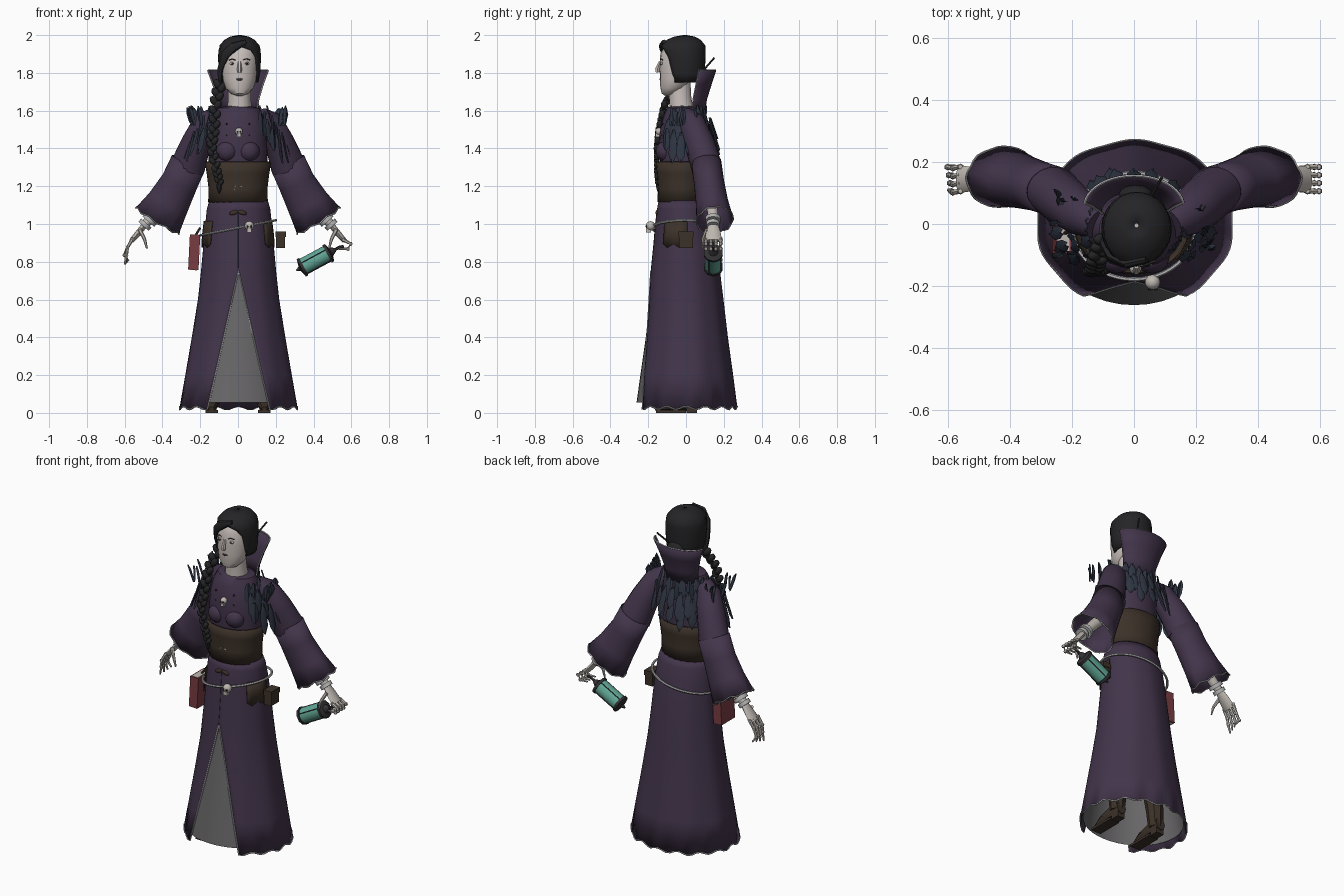
import bpy, bmesh, math, random
from mathutils import Vector

if "Cube" in bpy.data.objects:
    bpy.data.objects.remove(bpy.data.objects["Cube"])
random.seed(4)
pi, sin, cos = math.pi, math.sin, math.cos

def mat(name, r, g, b):
    m = bpy.data.materials.new(name)
    m.diffuse_color = (r, g, b, 1)
    m.use_nodes = True
    m.node_tree.nodes["Principled BSDF"].inputs["Base Color"].default_value = m.diffuse_color
    return m

PURPLE = mat("purple_cloth", .055, .035, .07)
LEATHER = mat("leather", .045, .031, .022)
HAIR = mat("black_hair", .018, .018, .02)
SKIN = mat("pale_skin", .58, .52, .49)
BONE = mat("bone", .52, .48, .44)
SILVER = mat("silver", .45, .45, .46)
FEATHER = mat("feathers", .028, .036, .055)
GREY = mat("underskirt_grey", .14, .135, .14)
RED = mat("book_red", .19, .045, .055)
TEAL = mat("glass_teal", .12, .38, .3)
IRON = mat("iron", .03, .03, .033)

def finish(name, bm, m, solid=0, angle=40):
    bmesh.ops.remove_doubles(bm, verts=bm.verts, dist=1e-5)
    bmesh.ops.recalc_face_normals(bm, faces=bm.faces)
    me = bpy.data.meshes.new(name)
    bm.to_mesh(me)
    bm.free()
    for p in me.polygons:
        p.use_smooth = True
    me.set_sharp_from_angle(angle=math.radians(angle))
    me.materials.append(m)
    ob = bpy.data.objects.new(name, me)
    bpy.context.collection.objects.link(ob)
    if solid:
        mod = ob.modifiers.new("thickness", 'SOLIDIFY')
        mod.thickness = solid
    return ob

def skin_grid(bm, rows, wrap):
    vs = [[bm.verts.new(p) for p in r] for r in rows]
    n = len(rows[0])
    for a, b in zip(vs, vs[1:]):
        for j in range(n if wrap else n - 1):
            k = (j + 1) % n
            bm.faces.new((a[j], a[k], b[k], b[j]))
    return vs

def shell(name, rings, m, n=24, cx=0, solid=0, folds=0, amp=0, scallop=0):
    """Rings (z, cy, rx, ry, gap): ellipses, optionally open at the front by a half angle."""
    rows = []
    for i, (z, cy, rx, ry, *g) in enumerate(rings):
        gap = g[0] if g else 0
        f = 1 - i / (len(rings) - 1)
        row = []
        for j in range(n + 1):
            a = gap + (2 * pi - 2 * gap) * j / n
            k = 1 + amp * f * cos(folds * a)
            dz = scallop * cos(16 * a) if i == 0 else 0
            row.append(Vector((cx + rx * k * sin(a), cy - ry * k * cos(a), z + dz)))
        rows.append(row)
    bm = bmesh.new()
    skin_grid(bm, rows, False)
    finish(name, bm, m, solid)
    return rows

def sweep(name, pts, radii, m, n=10, cyclic=False, cap=True, solid=0, ref=(0, 1, 0), scallop=0):
    """Tube along a path; radii is one number or a list of r / (r1, r2)."""
    pts = [Vector(p) for p in pts]
    c = len(pts)
    if not isinstance(radii, (list, tuple)):
        radii = [radii] * c
    rows, side = [], None
    for i, p in enumerate(pts):
        if cyclic:
            t = pts[(i + 1) % c] - pts[i - 1]
        else:
            t = pts[min(i + 1, c - 1)] - pts[max(i - 1, 0)]
        t.normalize()
        side = t.cross(Vector(ref)) if side is None else side - t * side.dot(t)
        side.normalize()
        up = t.cross(side)
        r1, r2 = radii[i] if isinstance(radii[i], tuple) else (radii[i],) * 2
        last = scallop if i == c - 1 else 0
        rows.append([p + side * r1 * cos(2 * pi * j / n) + up * r2 * sin(2 * pi * j / n)
                     + t * last * cos(8 * 2 * pi * j / n) for j in range(n)])
    bm = bmesh.new()
    vs = skin_grid(bm, rows + ([rows[0]] if cyclic else []), True)
    if cap and not cyclic:
        bm.faces.new(vs[0])
        bm.faces.new(vs[-1])
    finish(name, bm, m, solid)
    return rows

def ball(name, loc, size, m, rot=(0, 0, 0), seg=12):
    bm = bmesh.new()
    bmesh.ops.create_uvsphere(bm, u_segments=seg, v_segments=seg * 2 // 3, radius=1)
    ob = finish(name, bm, m)
    ob.location, ob.scale, ob.rotation_euler = loc, size, rot

def box(name, loc, size, m, rot=(0, 0, 0)):
    bm = bmesh.new()
    bmesh.ops.create_cube(bm, size=1)
    ob = finish(name, bm, m)
    ob.location, ob.scale, ob.rotation_euler = loc, size, rot

def skull(name, x, y, z, r):
    ball(name, (x, y, z), (r, r, r), BONE)
    box(name + "_jaw", (x, y - r * .4, z - r), (r, r, r * .9), BONE)
    for s in (-1, 1):
        ball(name + "_socket", (x + s * r * .4, y - r * .85, z - r * .1), (r * .25,) * 3, IRON, seg=6)

# Skirt with front slit, its trim and the grey underskirt
def slit(z, rx):
    return math.asin(max(0, .16 * (.75 - z) / .71) / rx)
prof = [(.026, 0, .315, .268), (.2, 0, .285, .247), (.4, 0, .25, .22), (.6, 0, .217, .197), (.75, -.003, .2, .182),
        (.9, -.005, .186, .165), (1.0, -.01, .177, .152), (1.08, -.015, .168, .138), (1.125, -.02, .155, .125)]
g = shell("skirt", [(*p, slit(p[0], p[2])) for p in prof], PURPLE, 64, .003, .004, 10, .012, .009)
sweep("skirt_trim", [r[0] for r in g[4::-1]] + g[0][1:-1] + [r[-1] for r in g[:5]], .004, SILVER, 5)
shell("underskirt", [(.055, -.006, .293, .256), (.4, -.004, .236, .209), (.75, -.003, .188, .17), (.9, -.005, .17, .15)], GREY, 40)
sweep("skirt_seam", [(0, -.152, 1.08), (0, -.162, 1.0), (0, -.17, .9), (0, -.185, .75)], .002, IRON, 5)

# Boots
for s in (-1, 1):
    x = s * .14
    box("boot_sole", (x, -.08, .007), (.066, .16, .014), LEATHER)
    box("boot_heel", (x, .03, .02), (.05, .055, .04), LEATHER)
    sweep("boot_foot", [(x, .06, .06), (x, 0, .055), (x, -.09, .04), (x, -.165, .022)],
          [(.032, .04), (.034, .045), (.036, .028), (.015, .01)], LEATHER, 8, ref=(0, 0, 1))
    sweep("boot_shaft", [(x, .02, .05), (x * .95, .02, .15), (x * .85, .015, .28)], [.042, .048, .055], LEATHER, 8)

# Bodice, bust and laced corset
shell("bodice", [(1.3, -.02, .155, .115), (1.4, -.025, .155, .12), (1.5, -.02, .15, .118), (1.57, -.015, .135, .105),
                 (1.615, -.015, .112, .085), (1.625, -.02, .06, .06)], PURPLE)
shell("corset", [(1.115, -.022, .15, .122), (1.19, -.022, .148, .118), (1.27, -.022, .158, .124),
                 (1.33, -.022, .168, .13)], LEATHER, solid=.008)
for s in (-1, 1):
    ball("bust", (s * .057, -.108, 1.385), (.058, .052, .055), PURPLE)
    sweep("corset_bone", [(s * .06, -.144, 1.32), (s * .055, -.134, 1.2), (s * .06, -.136, 1.13)], .003, SILVER, 5)
    for i in range(4):
        z = 1.15 + i * .045
        sweep("corset_lace", [(-s * .02, -.143 - i * .002, z), (s * .02, -.144 - i * .002, z + .035)], .003, BONE, 5)
    for z in (1.47, 1.53):
        ball("bodice_button", (s * .06, -.126, z), (.006,) * 3, IRON, seg=6)
    ball("waist_clasp", (s * .022, -.152, 1.06), (.025, .01, .012), LEATHER, (0, s * .3, 0))
skull("brooch_skull", .005, -.143, 1.49, .02)

# Standing collar
g = shell("collar", [(1.59, .03, .1, .065, 1.6), (1.66, .035, .107, .07, 1.62), (1.74, .045, .131, .085, 1.68),
                     (1.815, .055, .16, .1, 1.7)], PURPLE, 20, solid=.006)
sweep("collar_trim", [r[0] for r in g] + g[-1][1:-1] + [r[-1] for r in g[::-1]], .004, SILVER, 5)

# Head, neck and face
cx = .008
sweep("neck", [(cx, -.02, 1.58), (cx, -.03, 1.66), (cx, -.035, 1.75)], [.07, .06, .06], SKIN, 14)
shell("head", [(1.678, -.095, .012, .012), (1.69, -.088, .045, .04), (1.72, -.068, .075, .068), (1.77, -.05, .09, .088),
               (1.83, -.038, .098, .102), (1.9, -.03, .1, .106), (1.95, -.02, .085, .09), (1.98, -.01, .04, .04)], SKIN, 20, cx)
sweep("nose", [(cx, -.137, 1.86), (cx, -.152, 1.82), (cx, -.15, 1.803)], [.008, .013, .011], SKIN, 6)
ball("chin", (cx, -.108, 1.7), (.025, .02, .02), SKIN)
ball("lips", (cx, -.134, 1.766), (.018, .007, .007), IRON)
for s in (-1, 1):
    x = cx + s * .038
    ball("eye", (x, -.128, 1.85), (.015, .008, .008), BONE)
    ball("iris", (x, -.135, 1.85), (.006, .004, .006), IRON, seg=8)
    sweep("eyebrow", [(x - s * .018, -.134, 1.868), (x, -.132, 1.874), (x + s * .018, -.123, 1.868)], .003, HAIR, 5)

# Hair: cap, fringe, bun, pin and braid
shell("hair", [(1.75, -.005, .1, .1, .98), (1.8, -.01, .11, .11, .95), (1.88, -.015, .114, .118, .85),
               (1.92, -.016, .112, .12, .6), (1.945, -.016, .106, .118, 0), (1.975, -.012, .08, .09),
               (1.992, -.008, .05, .055), (2.0, -.005, .008, .008)], HAIR, 24, cx, .008)
sweep("fringe", [(.04, -.115, 1.965), (-.02, -.13, 1.94), (-.065, -.11, 1.895), (-.092, -.07, 1.82), (-.095, -.05, 1.75)],
      [.012, (.026, .014), (.026, .015), .018, .012], HAIR, 8)
ball("bun", (.005, .095, 1.78), (.055, .032, .045), HAIR)
sweep("hair_pin", [(.05, .08, 1.8), (.09, .15, 1.88)], .005, IRON, 6)
path = [(-.095, -.05, 1.74), (-.12, -.115, 1.63), (-.125, -.145, 1.5), (-.14, -.155, 1.4), (-.115, -.155, 1.29), (-.1, -.15, 1.22)]
for i in range(26):
    u = i / 25 * 4.999
    p = Vector(path[int(u)]).lerp(Vector(path[int(u) + 1]), u % 1)
    s = 1 if i % 2 else -1
    w = 1 - .35 * i / 25
    ball("braid_strand", p + Vector((s * .013 * w, 0, 0)), (.021 * w, .021 * w, .03 * w), HAIR, (0, s * .6, 0), 8)
sweep("braid_tip", [(-.1, -.15, 1.22), (-.1, -.145, 1.19), (-.1, -.145, 1.16)], [.012, .014, .002], HAIR, 6)

# Feather mantle over the shoulders and back
bm = bmesh.new()
def feather(base, d, out, length, w):
    d = d.normalized()
    side = d.cross(out).normalized() * w
    o = out.normalized() * .008
    shape = [(0, .3), (.3, .9), (.75, 1), (1, .15)]
    skin_grid(bm, [[base + d * length * t - side * k, base + d * length * t + o, base + d * length * t + side * k]
                   for t, k in shape], False)
for z, rx, ry, count, length in [(1.61, .15, .105, 17, .14), (1.555, .195, .135, 19, .15), (1.5, .23, .145, 17, .15)]:
    for i in range(count):
        a = .9 + (2 * pi - 1.8) * i / (count - 1)
        out = Vector((sin(a), -cos(a), 0))
        base = Vector((rx * sin(a), -.01 - ry * cos(a), z + random.uniform(-.02, .02)))
        feather(base, out * random.uniform(.05, .35) + Vector((0, 0, -1)), out, length * random.uniform(.8, 1.2), .023)
for s in (-1, 1):
    for i in range(8):
        base = Vector((s * random.uniform(.19, .25), random.uniform(-.1, .1), 1.52))
        feather(base, Vector((s * random.uniform(0, .3), random.uniform(-.2, .2), 1)), Vector((s * .4, -.8, .1)),
                random.uniform(.08, .11), .014)
finish("feather_mantle", bm, FEATHER)

# Sleeves, cuffs and bony hands
for s in (-1, 1):
    P = lambda x, y, z: Vector((s * x, y, z))
    sweep("upper_sleeve", [P(.12, .0, 1.57), P(.17, .03, 1.535), P(.22, .07, 1.43), P(.268, .11, 1.3)],
          [.05, .07, .08, (.095, .08)], PURPLE, 16)
    g = sweep("bell_sleeve", [P(.262, .107, 1.325), P(.31, .122, 1.22), P(.37, .138, 1.11), P(.425, .152, 1.02)],
              [(.096, .08), (.098, .08), (.113, .086), (.134, .098)], PURPLE, 32, cap=False, solid=.005, scallop=.006)
    sweep("sleeve_trim", g[-1], .004, SILVER, 5, cyclic=True, ref=(.3, .2, .9))
    sweep("forearm", [P(.33, .13, 1.17), P(.45, .143, 1.04), P(.5, .145, .99)], [.035, .028, .022], BONE, 10)
    for t in (0, 1):
        sweep("bracelet", [P(.46 + t * .025, .143, 1.03 - t * .025), P(.475 + t * .025, .143, 1.013 - t * .025)],
              .042 - t * .006, SILVER, 10)
    sweep("palm", [P(.49, .145, 1.0), P(.53, .145, .95), P(.565, .145, .91)], [(.016, .025), (.016, .04), (.013, .045)], BONE, 8)
    for i in range(4):
        y = .106 + i * .026
        if s < 0:
            q = [P(.56, y, .92), P(.585, y - .004, .875), P(.59 + .004 * i, y, .835), P(.6 - .007 * i, y + .004, .785 + .006 * i)]
        else:
            q = [P(.56, y, .915), P(.597, y, .895), P(.582, y, .868), P(.535, y, .868)]
        sweep("finger", q, [.01, .008, .008, .005], BONE, 6)
        for k in q[:3]:
            ball("knuckle", k, (.011,) * 3, BONE, seg=6)
    sweep("thumb", [P(.52, .11, .97), P(.495, .09, .92), P(.482, .09, .87)], [.011, .009, .005], BONE, 6)

# Lantern held in one hand
A, D = Vector((.335, .145, .768)), Vector((.88, 0, .475))
at = lambda *ts: [A + D * t for t in ts]
sweep("lantern_glass", at(.015, .16), .046, TEAL, 10)
sweep("lantern_base", at(-.03, -.01, .0, .015), [.004, .012, .052, .052], IRON, 10)
sweep("lantern_cap", at(.155, .17, .178, .205), [.052, .052, .025, .01], IRON, 10)
for i in range(4):
    a = pi * i / 2 + .5
    o = Vector((-D.z, 0, D.x)) * .047 * cos(a) + Vector((0, 1, 0)) * .047 * sin(a)
    sweep("lantern_bar", [p + o for p in at(.01, .165)], .003, IRON, 5)
sweep("lantern_handle", at(.19, .23) + [Vector((.56, .145, .882))], .008, IRON, 6)

# Belt chain, skull charm, hip patches, pouch and book
ring = [2 * pi * i / 48 for i in range(48)]
sweep("belt_chain", [(.2 * sin(a), -.007 - .172 * cos(a), .98 + .04 * sin(a)) for a in ring], .007, SILVER, 6, cyclic=True, ref=(0, 0, 1))
skull("belt_skull", .06, -.188, .99, .025)
for s in (-1, 1):
    rows = [[Vector((s * (r + .005) * sin(a), -.006 - (r * .89 + .005) * cos(a), z + dz * k))
             for a, k in ((.85, 1), (1.0, -1), (1.2, 1), (1.4, -1), (1.65, 1))]
            for z, r, dz in ((.885, .19, .01), (.95, .185, 0), (1.015, .177, 0))]
    bm = bmesh.new()
    skin_grid(bm, rows, False)
    finish("hip_patch", bm, LEATHER, .005)
box("pouch", (.225, 0, .915), (.05, .075, .085), LEATHER)
box("pouch_flap", (.226, 0, .945), (.054, .08, .03), LEATHER)
box("book_cover", (-.232, -.03, .85), (.055, .13, .185), RED, (0, .05, 0))
box("book_pages", (-.232, -.03, .85), (.038, .118, .189), BONE, (0, .05, 0))
sweep("book_strap", [(-.225, -.03, .94), (-.2, -.02, .98)], .006, LEATHER, 6)
